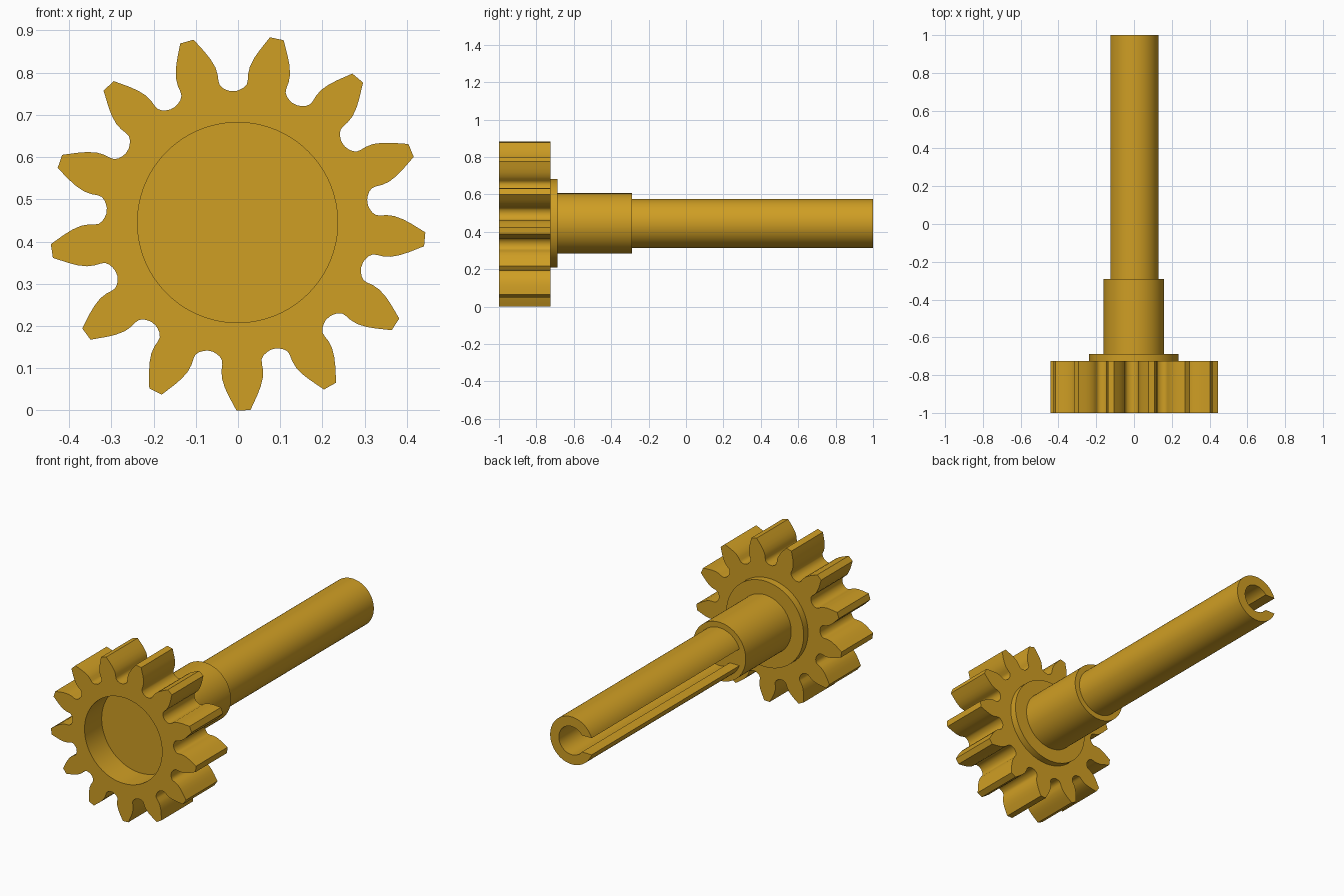
import bpy, bmesh, math

if "Cube" in bpy.data.objects:
    bpy.data.objects.remove(bpy.data.objects["Cube"])

CX, CZ = -0.001, 0.445      # axis of rotation, running along y
brass = bpy.data.materials.new("brass")
brass.diffuse_color = (0.624, 0.342, 0.0176, 1)
brass.use_nodes = True
brass.node_tree.nodes["Principled BSDF"].inputs["Base Color"].default_value = brass.diffuse_color


def extrude(name, profile, y0, y1):
    """Solid from a closed x-z profile (around the axis) between two y values."""
    bm = bmesh.new()
    front = [bm.verts.new((CX + x, y0, CZ + z)) for x, z in profile]
    back = [bm.verts.new((CX + x, y1, CZ + z)) for x, z in profile]
    bm.faces.new(front)
    bm.faces.new(back[::-1])
    n = len(profile)
    for i in range(n):
        j = (i + 1) % n
        bm.faces.new((front[j], front[i], back[i], back[j]))
    bmesh.ops.recalc_face_normals(bm, faces=bm.faces)
    mesh = bpy.data.meshes.new(name)
    bm.to_mesh(mesh)
    bm.free()
    mesh.materials.append(brass)
    obj = bpy.data.objects.new(name, mesh)
    bpy.context.collection.objects.link(obj)
    return obj


def activate(obj):
    bpy.ops.object.select_all(action='DESELECT')
    obj.select_set(True)
    bpy.context.view_layer.objects.active = obj


def smooth(obj):
    activate(obj)
    bpy.ops.object.shade_smooth_by_angle(angle=math.radians(32))


def arc(r, a0, a1, n):
    return [(r * math.cos(a0 + (a1 - a0) * i / n), r * math.sin(a0 + (a1 - a0) * i / n))
            for i in range(n + 1)]


def circle(r, n=96):
    return arc(r, 0, 2 * math.pi, n)[:-1]


# Gear outline: half a tooth as (distance from axis, half width), mirrored and repeated
half = [(.445, .0165), (.428, .025), (.41, .034), (.39, .0425), (.368, .0485), (.35, .049),
        (.335, .0468), (.325, .047), (.316, .052), (.309, .060), (.304, .068)]
tooth = [(u, -v) for u, v in reversed(half)] + half
TEETH = 13
outline = []
for k in range(TEETH):
    a = math.radians(-88.2) + 2 * math.pi * k / TEETH
    c, s = math.cos(a), math.sin(a)
    outline += [(u * c - v * s, u * s + v * c) for u, v in tooth]
gear = extrude("gear", outline, -1.0, -0.725)

# Round pocket in the front of the gear
cutter = extrude("pocket_cutter", circle(.237), -1.1, -0.85)
cutter.hide_render = True
mod = gear.modifiers.new("pocket", 'BOOLEAN')
mod.operation = 'DIFFERENCE'
mod.solver = 'EXACT'
mod.object = cutter
activate(gear)
bpy.ops.object.modifier_apply(modifier=mod.name)
bpy.data.objects.remove(cutter)

# Stepped hub behind the gear
flange = extrude("flange", circle(.237), -0.725, -0.687)
sleeve = extrude("sleeve", circle(.161), -0.687, -0.29)

# Hollow shaft with a slot along its left side
R, BORE, SLOT = .131, .078, .046
ao, ai = math.asin(SLOT / R), math.asin(SLOT / BORE)
shaft = extrude("slotted_shaft",
                arc(R, -math.pi + ao, math.pi - ao, 80) + arc(BORE, math.pi - ai, -math.pi + ai, 56),
                -0.29, 1.0)

for part in (gear, flange, sleeve, shaft):
    smooth(part)
